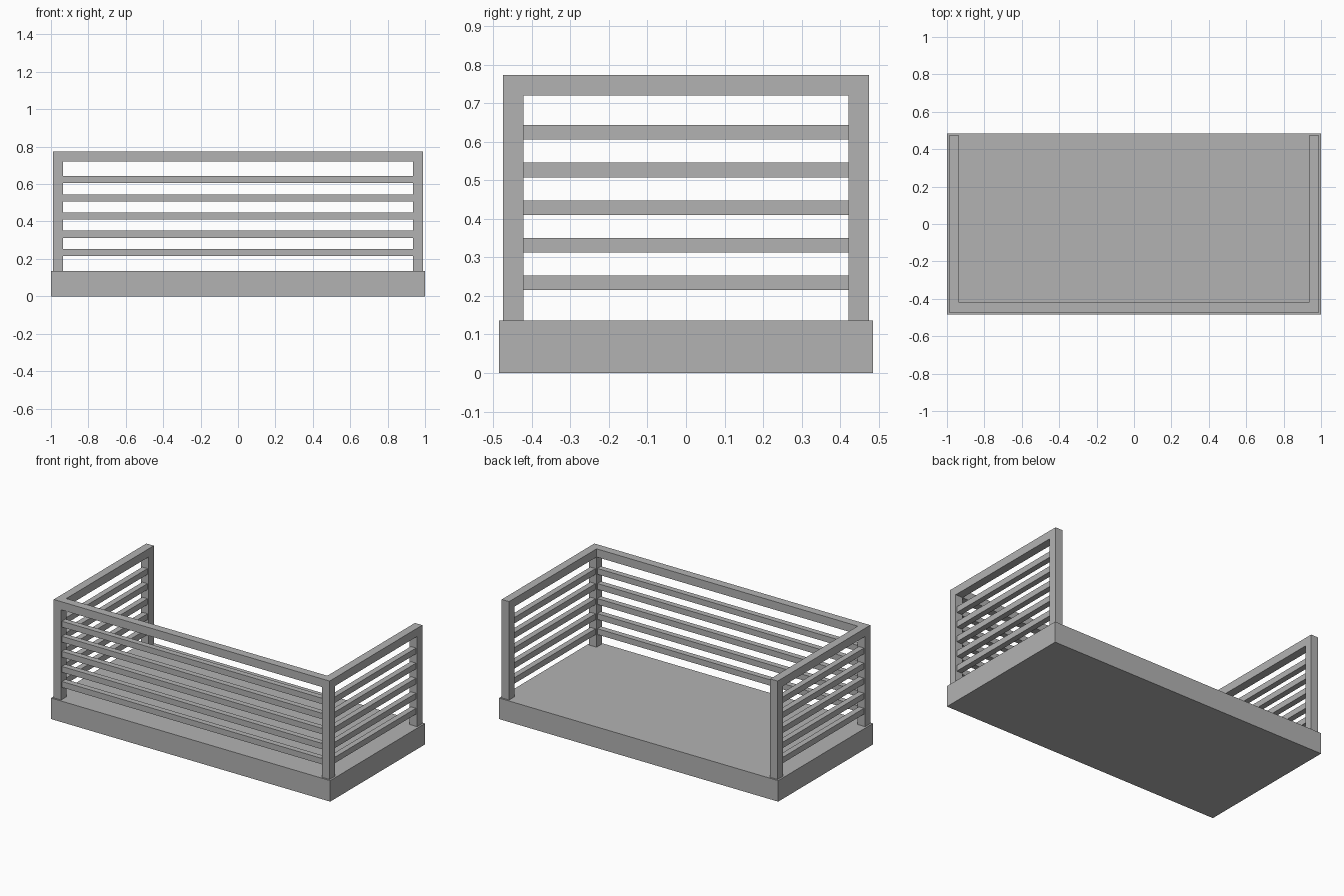
import bpy
import bmesh

if "Cube" in bpy.data.objects:
    bpy.data.objects.remove(bpy.data.objects["Cube"], do_unlink=True)

GREY = 0.45
grey = bpy.data.materials.new("plain grey")
grey.use_nodes = True
grey.diffuse_color = (GREY, GREY, GREY, 1)
grey.node_tree.nodes["Principled BSDF"].inputs["Base Color"].default_value = (GREY, GREY, GREY, 1)


def prism(name, outline, z0, z1):
    """Extrude a flat outline from z0 up to z1."""
    bm = bmesh.new()
    face = bm.faces.new([bm.verts.new((x, y, z0)) for x, y in outline])
    grown = bmesh.ops.extrude_face_region(bm, geom=[face])["geom"]
    top = [v for v in grown if isinstance(v, bmesh.types.BMVert)]
    bmesh.ops.translate(bm, verts=top, vec=(0, 0, z1 - z0))
    bmesh.ops.recalc_face_normals(bm, faces=bm.faces)
    mesh = bpy.data.meshes.new(name)
    bm.to_mesh(mesh)
    bm.free()
    mesh.materials.append(grey)
    obj = bpy.data.objects.new(name, mesh)
    bpy.context.collection.objects.link(obj)
    return obj


def box(name, x0, x1, y0, y1, z0, z1):
    return prism(name, [(x0, y0), (x1, y0), (x1, y1), (x0, y1)], z0, z1)


def u_shape(x, x_in, front, front_in, back):
    """Three-sided outline, open at the back."""
    return [(-x, back), (-x, front), (x, front), (x, back),
            (x_in, back), (x_in, front_in), (-x_in, front_in), (-x_in, back)]


BASE_TOP = 0.136
RAIL_BOTTOM, RAIL_TOP = 0.72, 0.773
OUT_X, OUT_Y = 0.988, 0.474
POST = 0.053
INSET = 0.008      # slats sit slightly inside the frame faces

# Solid platform
box("platform", -1, 1, -0.485, 0.485, 0, BASE_TOP)

# Top rail around front and sides
prism("top_rail", u_shape(OUT_X, OUT_X - POST, -OUT_Y, -OUT_Y + POST, OUT_Y),
      RAIL_BOTTOM, RAIL_TOP)

# Corner posts
for side, sx in (("left", 1), ("right", -1)):
    for end, sy in (("front", -1), ("back", 1)):
        xs = sorted((sx * OUT_X, sx * (OUT_X - POST)))
        ys = sorted((sy * OUT_Y, sy * (OUT_Y - POST)))
        box(f"{end}_{side}_post", *xs, *ys, BASE_TOP, RAIL_BOTTOM)

# Horizontal slats between the posts
x_in, y_in = OUT_X - POST, OUT_Y - POST
for i in range(5):
    z0 = 0.215 + i * 0.0975
    z1 = z0 + 0.038
    box(f"front_slat_{i + 1}", -x_in, x_in, -OUT_Y + INSET, -y_in - INSET, z0, z1)
    box(f"left_slat_{i + 1}", x_in + INSET, OUT_X - INSET, -y_in, y_in, z0, z1)
    box(f"right_slat_{i + 1}", -OUT_X + INSET, -x_in - INSET, -y_in, y_in, z0, z1)
